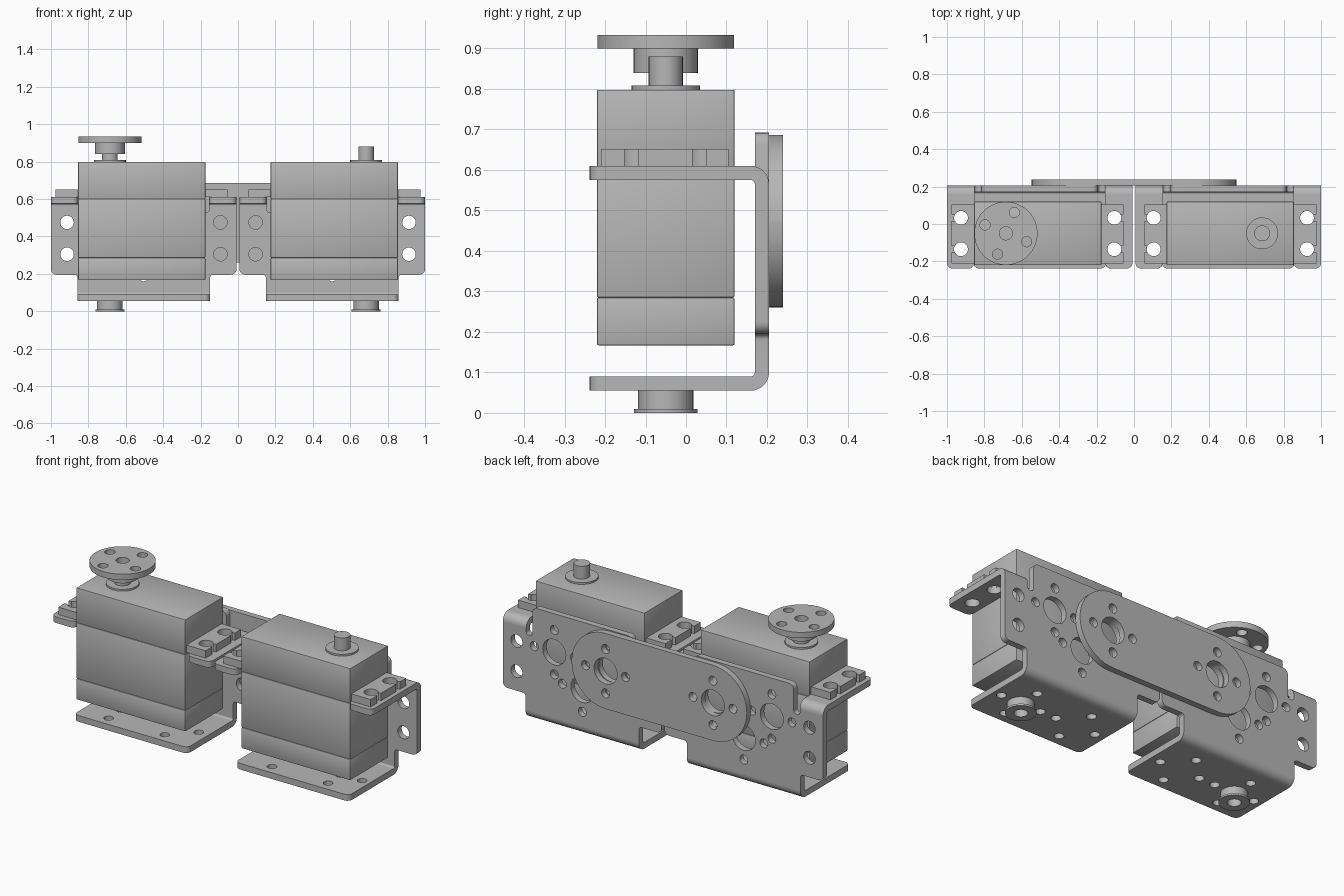
import bpy, bmesh, math
from mathutils import Matrix, Vector

cube = bpy.data.objects.get("Cube")
if cube:
    bpy.data.objects.remove(cube, do_unlink=True)

grey = bpy.data.materials.new("plain grey")
grey.use_nodes = True
grey.diffuse_color = (0.47, 0.47, 0.47, 1)
grey.node_tree.nodes["Principled BSDF"].inputs["Base Color"].default_value = grey.diffuse_color

# Drawing planes: columns are the u, v and normal directions
AXES = {
    "X": Matrix(((0, 0, 1), (1, 0, 0), (0, 1, 0))),
    "Y": Matrix(((1, 0, 0), (0, 0, -1), (0, 1, 0))),
    "Z": Matrix.Identity(3),
}


def circle(u, v, r, n=32):
    return [(u + r * math.cos(math.tau * i / n), v + r * math.sin(math.tau * i / n)) for i in range(n)]


def four_holes(u, v, reach, r=0.025, turn=0):
    return [circle(u + reach * math.cos(turn + k * math.pi / 2),
                   v + reach * math.sin(turn + k * math.pi / 2), r) for k in range(4)]


def rounded(corners, steps=6):
    """Outline from right-angled corners (u, v, radius)."""
    out = []
    for i, (u, v, r) in enumerate(corners):
        p = Vector((u, v))
        if r == 0:
            out.append((u, v))
            continue
        a = (Vector(corners[i - 1][:2]) - p).normalized()
        b = (Vector(corners[(i + 1) % len(corners)][:2]) - p).normalized()
        c = p + r * (a + b)
        for k in range(steps + 1):
            t = math.pi / 2 * k / steps
            out.append(tuple(c - b * r * math.cos(t) - a * r * math.sin(t)))
    return out


def rect(u0, u1, v0, v1, r=0.0):
    return rounded([(u0, v0, r), (u1, v0, r), (u1, v1, r), (u0, v1, r)], 12 if r > 0.1 else 6)


def finish(ob):
    ob.data.materials.clear()
    ob.data.materials.append(grey)
    bpy.ops.object.select_all(action="DESELECT")
    ob.select_set(True)
    bpy.context.view_layer.objects.active = ob
    bpy.ops.object.shade_smooth_by_angle(angle=math.radians(30))
    return ob


def plate(name, axis, lo, hi, outline, holes=()):
    """Flat part between lo and hi along an axis, with cut-out holes."""
    cu = bpy.data.curves.new(name, "CURVE")
    cu.dimensions = "2D"
    cu.fill_mode = "BOTH"
    cu.extrude = (hi - lo) / 2
    for loop in [outline, *holes]:
        sp = cu.splines.new("POLY")
        sp.points.add(len(loop) - 1)
        for pt, (u, v) in zip(sp.points, loop):
            pt.co = (u, v, 0, 1)
        sp.use_cyclic_u = True
    tmp = bpy.data.objects.new(name + "_curve", cu)
    bpy.context.collection.objects.link(tmp)
    bpy.context.view_layer.update()
    me = bpy.data.meshes.new_from_object(tmp.evaluated_get(bpy.context.evaluated_depsgraph_get()))
    bpy.data.objects.remove(tmp, do_unlink=True)
    bpy.data.curves.remove(cu)
    shift = {"X": (1, 0, 0), "Y": (0, 1, 0), "Z": (0, 0, 1)}[axis]
    me.transform(Matrix.Translation(Vector(shift) * (lo + hi) / 2) @ AXES[axis].to_4x4())
    bm = bmesh.new()
    bm.from_mesh(me)
    bmesh.ops.remove_doubles(bm, verts=bm.verts, dist=1e-5)
    bmesh.ops.recalc_face_normals(bm, faces=bm.faces)
    bm.to_mesh(me)
    bm.free()
    me.name = name
    ob = bpy.data.objects.new(name, me)
    bpy.context.collection.objects.link(ob)
    return finish(ob)


def box(name, x, y, z, bevel):
    bm = bmesh.new()
    bmesh.ops.create_cube(bm, size=1)
    for v in bm.verts:
        v.co = [lo + (c + 0.5) * (hi - lo) for c, (lo, hi) in zip(v.co, (x, y, z))]
    bmesh.ops.bevel(bm, geom=bm.edges[:], offset=bevel, segments=2, affect="EDGES", profile=0.5)
    me = bpy.data.meshes.new(name)
    bm.to_mesh(me)
    bm.free()
    ob = bpy.data.objects.new(name, me)
    bpy.context.collection.objects.link(ob)
    return finish(ob)


def bend(name, x0, x1, cz, sign):
    """Quarter-round sheet bend between the wall and a flange."""
    arc = [math.pi / 2 * k / 8 for k in range(9)]
    ring = [(0.16 + 0.045 * math.cos(t), cz + sign * 0.045 * math.sin(t)) for t in arc]
    ring += [(0.16 + 0.01 * math.cos(t), cz + sign * 0.01 * math.sin(t)) for t in reversed(arc)]
    plate(name, "X", min(x0, x1), max(x0, x1), ring)


MID = 0.504      # bracket centre
SERVO = 0.515    # servo centre
SHAFT = 0.685    # output shaft
SHAFT_Y = -0.05

for side, s in (("left", 1), ("right", -1)):
    def flip(loop):
        return [(s * u, v) for u, v in loop]

    # Servo case: three stacked shells with fine seams
    xs = sorted((s * 0.175, s * 0.855))
    for part, z in (("base", (0.167, 0.285)), ("middle", (0.285, 0.6)), ("top", (0.6, 0.798))):
        box(f"{side}_servo_{part}", xs, (-0.22, 0.12), z, 0.004)

    # Mounting ears with open keyhole slots
    for end, d in (("outer", 1), ("inner", -1)):
        ear = [(0.33, -0.21), (0.46, -0.21)]
        for hy in (-0.135, 0.033):
            gap = math.asin(0.0175 / 0.037)
            ear.append((0.46, hy - 0.0175))
            ear += [(0.41 + 0.037 * math.cos(t), hy + 0.037 * math.sin(t))
                    for t in [-gap - (math.tau - 2 * gap) * k / 24 for k in range(25)]]
            ear.append((0.46, hy + 0.0175))
        ear += [(0.46, 0.105), (0.33, 0.105)]
        plate(f"{side}_{end}_ear", "Z", 0.61, 0.652, flip([(SERVO + d * u, v) for u, v in ear]))

        # Bracket top tab and its bend
        a, b = MID + d * 0.35, MID + d * 0.496
        tab = rounded([(a, 0.16, 0), (a, -0.238, 0.03), (b, -0.238, 0.03), (b, 0.16, 0)])
        tab_holes = [circle(SERVO + d * 0.41, y, 0.037) for y in (-0.135, 0.033)]
        plate(f"{side}_{end}_tab", "Z", 0.575, 0.61, flip(tab), [flip(h) for h in tab_holes])
        bend(f"{side}_{end}_tab_bend", s * a, s * b, 0.565, 1)

    # Bracket back wall
    half = [(0.355, 0.1, 0), (0.355, 0.195, 0.015), (0.496, 0.195, 0.03), (0.496, 0.565, 0),
            (0.35, 0.565, 0), (0.35, 0.53, 0.015), (0.312, 0.53, 0.015), (0.312, 0.692, 0.03)]
    wall = rounded(half + [(-u, v, r) for u, v, r in reversed(half)])
    holes = [circle(0, 0.31, 0.072), circle(0, 0.185, 0.025)]
    for d in (1, -1):
        holes += [circle(d * 0.41, z, 0.036) for z in (0.305, 0.475)]
        holes += [circle(d * 0.125, 0.31, 0.025), circle(d * 0.175, 0.475, 0.072)]
        holes += four_holes(d * 0.175, 0.475, 0.125)
    placed = [flip([(MID + u, v) for u, v in loop]) for loop in [wall] + holes]
    plate(f"{side}_bracket_wall", "Y", 0.17, 0.205, placed[0], placed[1:])

    # Bracket bottom flange and its bend
    a, b = MID - 0.355, MID + 0.355
    flange = rounded([(a, 0.16, 0), (a, -0.238, 0.03), (b, -0.238, 0.03), (b, 0.16, 0)])
    holes = [circle(SHAFT, SHAFT_Y, 0.035)] + four_holes(SHAFT, SHAFT_Y, 0.125)
    holes += four_holes(0.335, SHAFT_Y, 0.125)
    plate(f"{side}_bottom_flange", "Z", 0.055, 0.09, flip(flange), [flip(h) for h in holes])
    bend(f"{side}_bottom_bend", s * a, s * b, 0.1, -1)

    # Pivot bushing under the flange
    bore = [circle(s * SHAFT, SHAFT_Y, 0.035)]
    plate(f"{side}_bushing", "Z", 0.01, 0.055, circle(s * SHAFT, SHAFT_Y, 0.068), bore)
    plate(f"{side}_bushing_lip", "Z", 0, 0.01, circle(s * SHAFT, SHAFT_Y, 0.078), bore)

    # Output shaft and collar
    plate(f"{side}_shaft_collar", "Z", 0.797, 0.808, circle(s * SHAFT, SHAFT_Y, 0.085))
    plate(f"{side}_shaft", "Z", 0.8, 0.88, circle(s * SHAFT, SHAFT_Y, 0.042))

# Round horn on the right servo only
bore = circle(-SHAFT, SHAFT_Y, 0.035)
plate("horn_hub", "Z", 0.84, 0.9, circle(-SHAFT, SHAFT_Y, 0.08), [bore])
plate("horn_disc", "Z", 0.9, 0.933, circle(-SHAFT, SHAFT_Y, 0.169, 64),
      [bore] + four_holes(-SHAFT, SHAFT_Y, 0.12, 0.027, math.radians(68)))

# Connecting link across both brackets
link_holes = []
for cx in (-0.335, 0.335):
    link_holes += [circle(cx, 0.473, 0.072)] + four_holes(cx, 0.473, 0.125)
plate("connecting_link", "Y", 0.205, 0.239, rect(-0.547, 0.547, 0.26, 0.686, 0.2125), link_holes)
